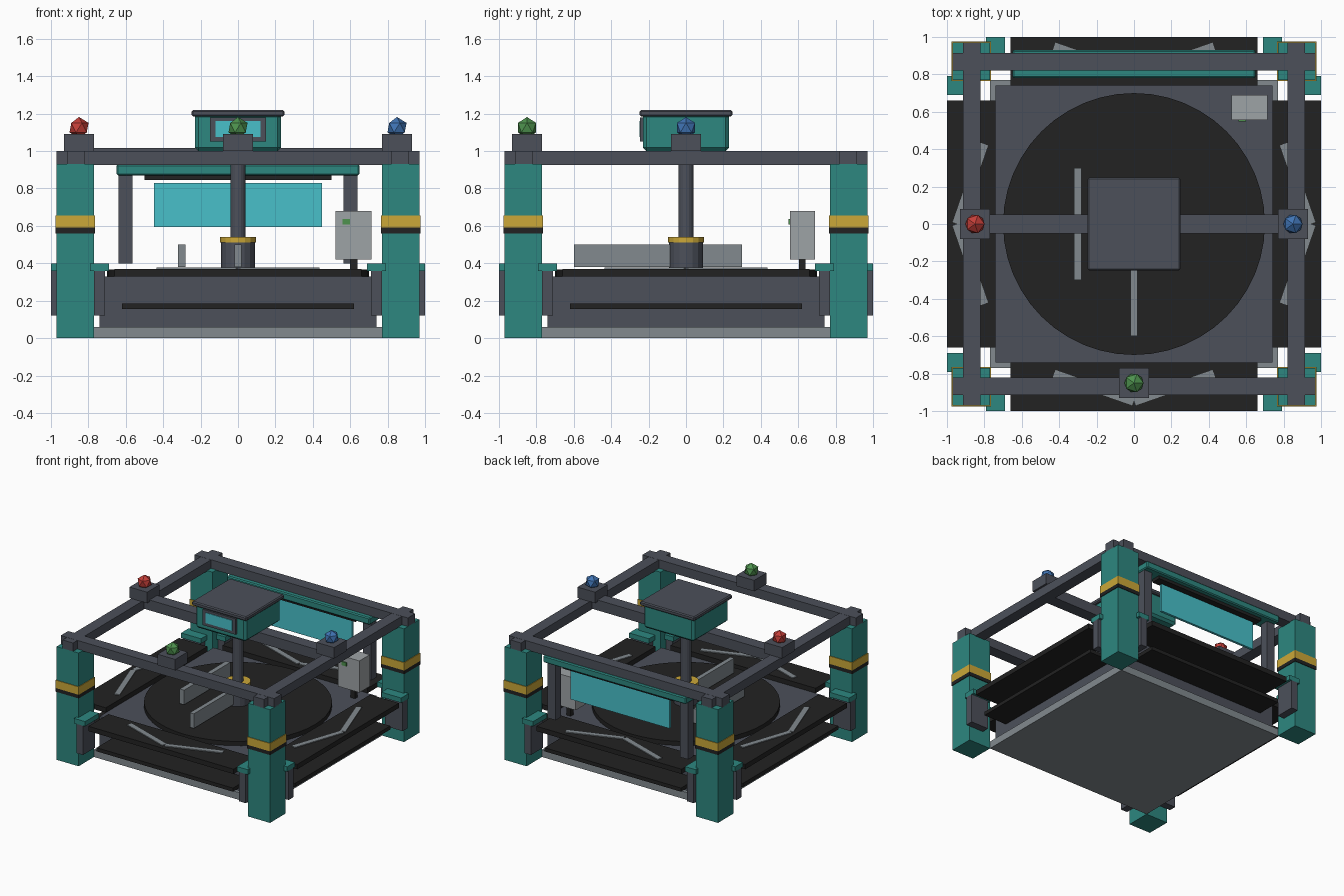
import bpy, bmesh, math
from mathutils import Matrix, Vector

if "Cube" in bpy.data.objects:
    bpy.data.objects.remove(bpy.data.objects["Cube"], do_unlink=True)


def material(name, rgb):
    lin = [((c / 255 + 0.055) / 1.055) ** 2.4 for c in rgb] + [1]
    m = bpy.data.materials.new(name)
    m.use_nodes = True
    m.diffuse_color = lin
    m.node_tree.nodes["Principled BSDF"].inputs["Base Color"].default_value = lin
    return m


teal = material("teal paint", (45, 135, 128))
dark = material("dark grey metal", (76, 80, 90))
black = material("black rubber", (34, 34, 34))
gold = material("gold", (204, 168, 56))
cyan = material("cyan screen", (72, 192, 202))
light = material("light grey metal", (130, 138, 143))
pale = material("pale grey plastic", (158, 163, 166))
red = material("red lamp", (195, 62, 56))
green = material("green lamp", (78, 146, 78))
blue = material("blue lamp", (64, 116, 180))


def finish(name, bm, mat):
    mesh = bpy.data.meshes.new(name)
    bm.to_mesh(mesh)
    bm.free()
    mesh.materials.append(mat)
    ob = bpy.data.objects.new(name, mesh)
    bpy.context.collection.objects.link(ob)
    return ob


def box(name, x, y, z, mat, bevel=0, turn=None):
    """Box from (min, max) ranges, optionally turned about the z axis."""
    bm = bmesh.new()
    bmesh.ops.create_cube(bm, size=1)
    for v in bm.verts:
        v.co = Vector([(r[0] + r[1]) / 2 + c * (r[1] - r[0]) for r, c in zip((x, y, z), v.co)])
    if turn:
        bm.transform(turn)
    ob = finish(name, bm, mat)
    if bevel:
        mod = ob.modifiers.new("Bevel", "BEVEL")
        mod.width, mod.segments = bevel, 1
    return ob


def cylinder(name, radius, z, mat, sides):
    bm = bmesh.new()
    bmesh.ops.create_cone(bm, cap_ends=True, segments=sides, radius1=radius, radius2=radius,
                          depth=z[1] - z[0], matrix=Matrix.Translation((0, 0, sum(z) / 2)))
    ob = finish(name, bm, mat)
    for p in ob.data.polygons:
        p.use_smooth = False
    return ob


def span(a, b, sign):
    return tuple(sorted((a * sign, b * sign)))


# Base and turntable
box("base_plate", (-.77, .77), (-.77, .77), (0, .06), light)
box("base_body", (-.74, .74), (-.74, .74), (.06, .33), dark)
cylinder("turntable", .7, (.33, .366), black, 48)

# Conveyor trays and direction chevrons on the four sides
for i, side in enumerate(("front", "left", "back", "right")):
    turn = Matrix.Rotation(i * math.pi / 2, 4, "Z")
    box(side + "_upper_tray", (-.66, .66), (-1, -.74), (.33, .37), black, turn=turn)
    box(side + "_lower_tray", (-.62, .62), (-.95, -.73), (.155, .185), black, turn=turn)
    tip, end = (-.8, -.95) if side == "back" else (-.95, -.8)
    for s in (-1, 1):
        angle = math.atan2(end - tip, s * .43)
        place = turn @ Matrix.Translation((s * .215, (tip + end) / 2, 0)) @ Matrix.Rotation(angle, 4, "Z")
        box(side + "_chevron", (-.225, .225), (-.022, .022), (.37, .377), light, turn=place)

# Corner posts with bands, brackets and rails
for sx in (-1, 1):
    for sy in (-1, 1):
        px, py = span(.77, .97, sx), span(.77, .97, sy)
        box("corner_post", px, py, (0, .93), teal)
        bx, by = span(.765, .975, sx), span(.765, .975, sy)
        box("gold_band", bx, by, (.59, .655), gold)
        box("black_band", bx, by, (.56, .59), black)
        box("post_bracket", span(.69, .79, sx), span(.82, 1, sy), (.36, .4), teal)
        box("post_bracket", span(.82, 1, sx), span(.69, .79, sy), (.36, .4), teal)
        box("bracket_rail", span(.71, .77, sx), span(.84, 1, sy), (.12, .36), dark)
        box("bracket_rail", span(.84, 1, sx), span(.71, .77, sy), (.12, .36), dark)

# Overhead frame
for s in (-1, 1):
    box("long_beam", (-.97, .97), span(.82, .915, s), (.925, 1), dark)
    box("side_beam", span(.82, .915, s), (-.97, .97), (.925, .999), dark)
box("cross_beam", (-.83, .83), (-.05, .05), (.93, 1.015), dark)

# Signal lamps
for name, x, y, mat in (("red", -.85, 0, red), ("blue", .85, 0, blue), ("green", 0, -.85, green)):
    box(name + "_lamp_base", (x - .08, x + .08), (y - .08, y + .08), (1, 1.09), dark)
    bm = bmesh.new()
    bmesh.ops.create_icosphere(bm, subdivisions=1, radius=.057, matrix=Matrix.Translation((x, y, 1.125)))
    finish(name + "_lamp", bm, mat)

# Central column and sweeping arms
cylinder("column_hub", .09, (.366, .51), dark, 16)
cylinder("column_collar", .095, (.51, .54), gold, 16)
cylinder("column", .04, (.54, 1.01), dark, 16)
box("side_fin", (-.32, -.28), (-.3, .3), (.38, .5), light)
box("centre_fin", (-.018, .018), (-.6, 0), (.38, .5), light)

# Control head
box("head_case", (-.23, .23), (-.23, .23), (1, 1.2), teal, bevel=.018)
box("head_lid", (-.248, .248), (-.248, .248), (1.185, 1.22), dark, bevel=.008)
box("head_screen_frame", (-.15, .15), (-.245, -.225), (1.05, 1.18), dark)
box("head_screen", (-.12, .12), (-.249, -.243), (1.075, 1.16), cyan)

# Rear display with header and struts
box("display_header", (-.65, .65), (.78, .93), (.87, .928), teal, bevel=.008)
box("display_strip", (-.5, .5), (.81, .89), (.845, .872), black)
box("display_screen", (-.45, .45), (.84, .86), (.595, .83), cyan)
for s in (-1, 1):
    box("display_strut", span(.565, .64, s), (.815, .885), (.4, .875), dark)

# Sensor unit
box("sensor_stalk", (.6, .64), (.605, .64), (.33, .42), black)
box("sensor_case", (.52, .715), (.555, .69), (.42, .68), pale)
box("sensor_light", (.56, .6), (.547, .556), (.607, .637), green)
